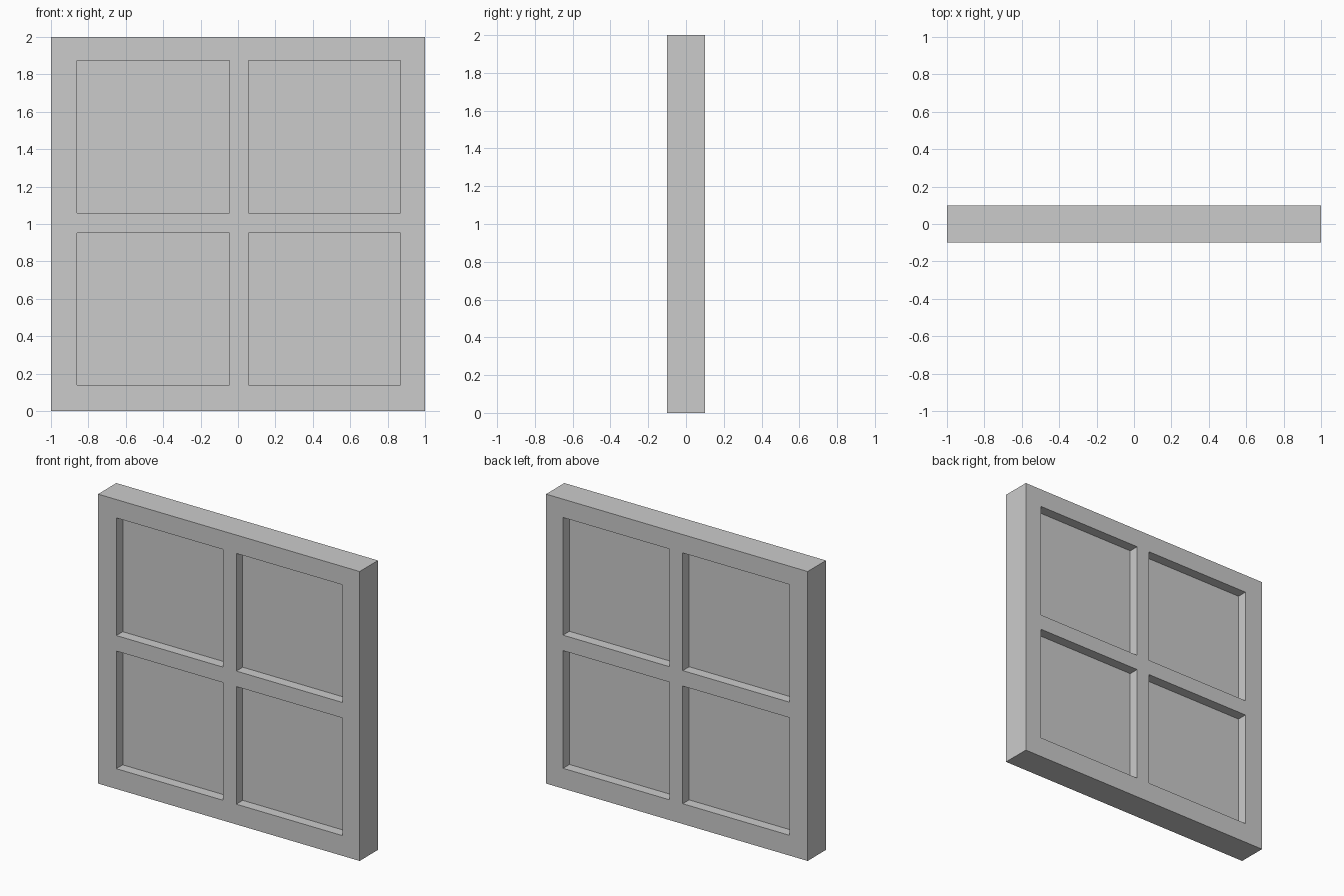
import bpy, bmesh
from mathutils import Vector

if "Cube" in bpy.data.objects:
    bpy.data.objects.remove(bpy.data.objects["Cube"])

XS = [-1.0, -0.86, -0.045, 0.057, 0.87, 1.0]
ZS = [0.0, 0.14, 0.953, 1.06, 1.873, 2.0]
FRAME_HALF, PANE_HALF = 0.1, 0.03


def slab(name, xs, zs, half, is_hole):
    """Grid of cells in the XZ plane, minus holes, extruded through y."""
    bm = bmesh.new()
    v = [[bm.verts.new((x, -half, z)) for z in zs] for x in xs]
    for i in range(len(xs) - 1):
        for j in range(len(zs) - 1):
            if not is_hole(i, j):
                bm.faces.new((v[i][j], v[i + 1][j], v[i + 1][j + 1], v[i][j + 1]))
    ext = bmesh.ops.extrude_face_region(bm, geom=bm.faces[:], use_keep_orig=True)
    moved = [g for g in ext["geom"] if isinstance(g, bmesh.types.BMVert)]
    bmesh.ops.translate(bm, vec=Vector((0, 2 * half, 0)), verts=moved)
    bmesh.ops.recalc_face_normals(bm, faces=bm.faces[:])
    mesh = bpy.data.meshes.new(name)
    bm.to_mesh(mesh)
    bm.free()
    obj = bpy.data.objects.new(name, mesh)
    bpy.context.collection.objects.link(obj)
    return obj


# Outer frame with crossing bars, open in the four odd cells
slab("window_frame", XS, ZS, FRAME_HALF, lambda i, j: i % 2 == 1 and j % 2 == 1)

# Four recessed panes
for i, side in ((1, "left"), (3, "right")):
    for j, level in ((1, "lower"), (3, "upper")):
        slab(f"pane_{level}_{side}", XS[i:i + 2], ZS[j:j + 2], PANE_HALF, lambda a, b: False)
